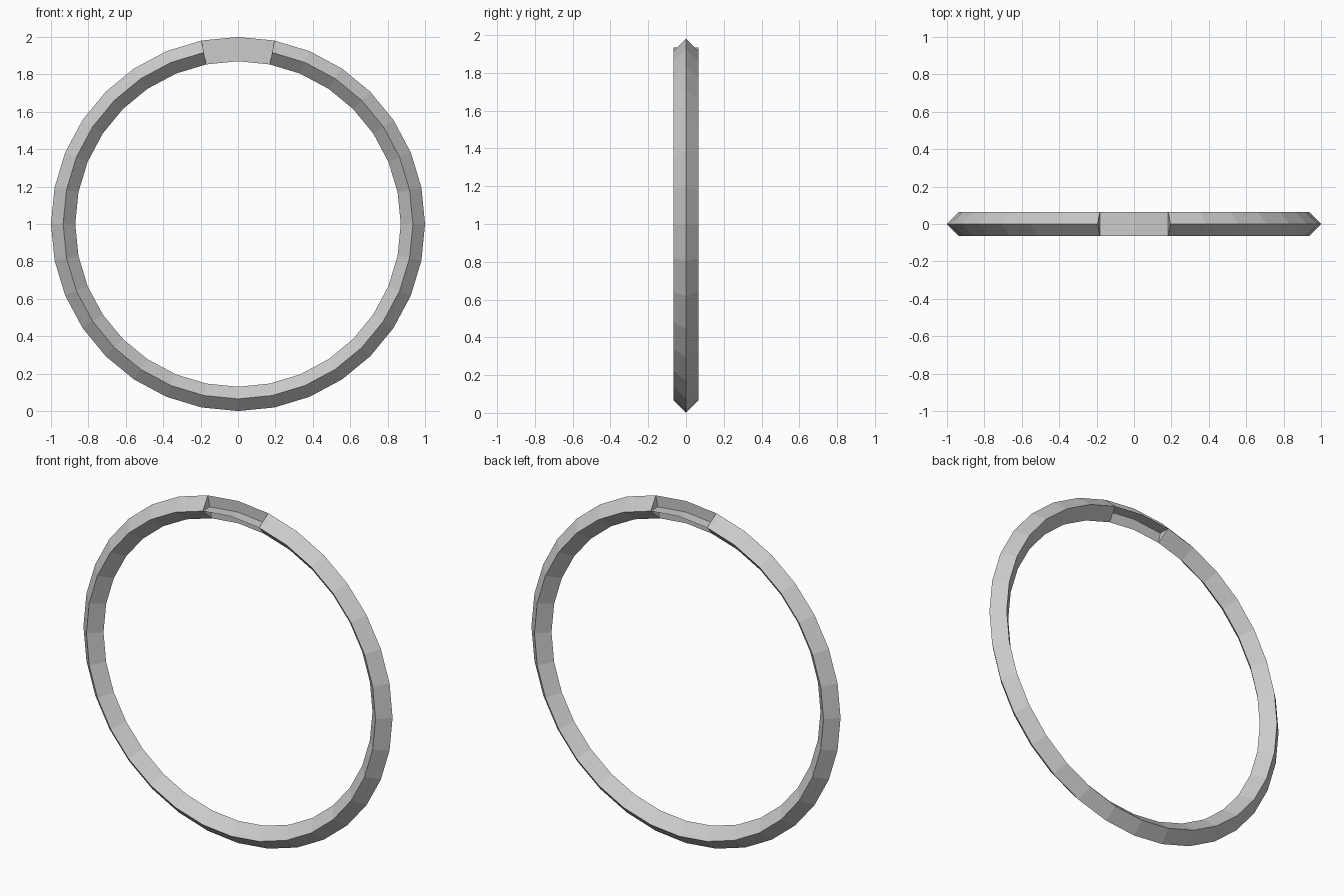
import bpy, bmesh, math

if "Cube" in bpy.data.objects:
    bpy.data.objects.remove(bpy.data.objects["Cube"])

SEG = 32          # segments in the full circle
R, r = 0.935, 0.065
PROFILE = [(r, 0), (0, -r), (-r, 0), (0, r)]   # diamond section: outer, front, inner, back


def point(step, dr, y):
    a = 2 * math.pi * step / SEG
    return ((R + dr) * math.sin(a), y, 1 + (R + dr) * math.cos(a))


def finish(bm, name):
    bmesh.ops.recalc_face_normals(bm, faces=bm.faces)
    me = bpy.data.meshes.new(name)
    bm.to_mesh(me)
    bm.free()
    ob = bpy.data.objects.new(name, me)
    bpy.context.collection.objects.link(ob)


# main ring: capped diamond-section tube with a gap of two segments at the top
bm = bmesh.new()
loops = [[bm.verts.new(point(i, *p)) for p in PROFILE] for i in range(1, SEG)]
for a, b in zip(loops, loops[1:]):
    for k in range(4):
        j = (k + 1) % 4
        bm.faces.new((a[k], a[j], b[j], b[k]))
bm.faces.new(loops[0])
bm.faces.new(loops[-1])
finish(bm, "ring_band")

# top link: thin cross-shaped fins bridging the gap
bm = bmesh.new()
rows = [[bm.verts.new(point(i, *p)) for p in [(0, 0)] + PROFILE] for i in (-1, 0, 1)]
for a, b in zip(rows, rows[1:]):
    for k in range(1, 5):
        bm.faces.new((a[0], a[k], b[k], b[0]))
finish(bm, "top_link_fins")
